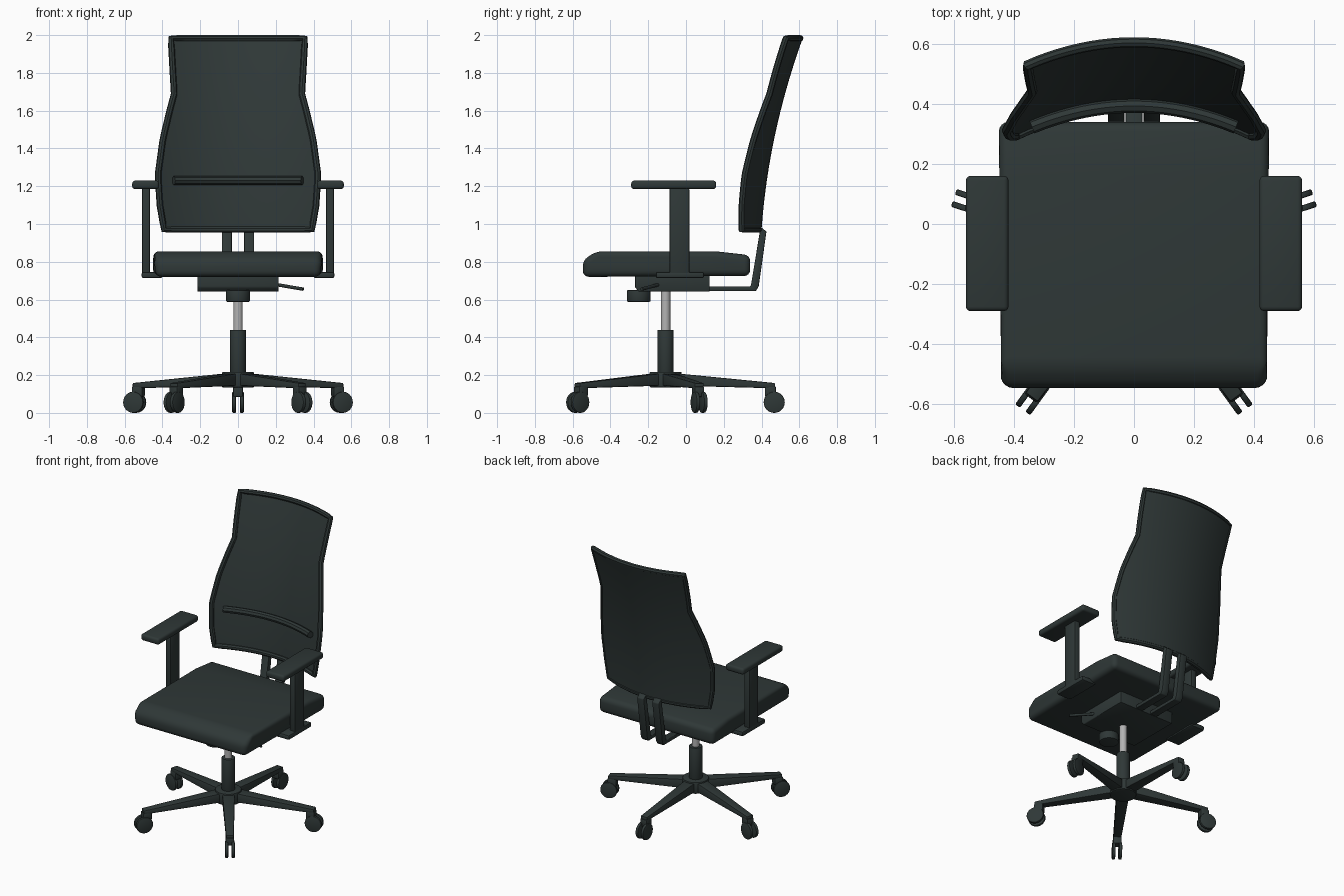
import bpy, bmesh, math
from mathutils import Vector, Matrix

cube = bpy.data.objects.get("Cube")
if cube:
    bpy.data.objects.remove(cube, do_unlink=True)


def material(name, rgb):
    m = bpy.data.materials.new(name)
    m.use_nodes = True
    m.diffuse_color = (*rgb, 1)
    m.node_tree.nodes["Principled BSDF"].inputs["Base Color"].default_value = (*rgb, 1)
    return m


DARK = material("dark slate", (0.028, 0.039, 0.038))
STEEL = material("light steel", (0.45, 0.45, 0.45))
BASE_Y = -0.108


def finish(ob, mat=DARK, bevel=0, segments=2):
    """Assign colour, round the edges and shade."""
    ob.data.materials.append(mat)
    if bevel:
        mod = ob.modifiers.new("bevel", "BEVEL")
        mod.width, mod.segments = bevel, segments
        mod.limit_method = "ANGLE"
        mod.angle_limit = math.radians(25)
    bpy.ops.object.select_all(action="DESELECT")
    ob.select_set(True)
    bpy.context.view_layer.objects.active = ob
    if bevel:
        bpy.ops.object.convert(target="MESH")
    bpy.ops.object.shade_smooth_by_angle(angle=math.radians(40))
    return ob


def from_bmesh(name, bm, **style):
    bmesh.ops.recalc_face_normals(bm, faces=bm.faces)
    me = bpy.data.meshes.new(name)
    bm.to_mesh(me)
    bm.free()
    ob = bpy.data.objects.new(name, me)
    bpy.context.collection.objects.link(ob)
    return finish(ob, **style)


def prism(name, profile, x0, x1, shape=None, **style):
    """Extrude a (y, z) profile from x0 to x1; shape edits each vertex."""
    bm = bmesh.new()
    face = bm.faces.new([bm.verts.new((x0, y, z)) for y, z in profile])
    new = bmesh.ops.extrude_face_region(bm, geom=[face])["geom"]
    for v in new:
        if isinstance(v, bmesh.types.BMVert):
            v.co.x = x1
    if shape:
        for v in bm.verts:
            shape(v.co)
    return from_bmesh(name, bm, **style)


def box(name, x, y, z, **style):
    return prism(name, [(y[0], z[0]), (y[1], z[0]), (y[1], z[1]), (y[0], z[1])],
                 x[0], x[1], **style)


def cylinder(name, start, end, radius, sides=24, **style):
    a, b = Vector(start), Vector(end)
    turn = (b - a).to_track_quat("Z", "Y").to_matrix().to_4x4()
    bm = bmesh.new()
    bmesh.ops.create_cone(bm, cap_ends=True, segments=sides, radius1=radius, radius2=radius,
                          depth=(b - a).length, matrix=Matrix.Translation((a + b) / 2) @ turn)
    return from_bmesh(name, bm, **style)


def tube(name, points, radius, closed=False):
    cu = bpy.data.curves.new(name, "CURVE")
    cu.dimensions = "3D"
    cu.bevel_depth, cu.bevel_resolution, cu.use_fill_caps = radius, 2, True
    sp = cu.splines.new("POLY")
    sp.points.add(len(points) - 1)
    for p, co in zip(sp.points, points):
        p.co = (*co, 1)
    sp.use_cyclic_u = closed
    ob = bpy.data.objects.new(name, cu)
    bpy.context.collection.objects.link(ob)
    bpy.ops.object.select_all(action="DESELECT")
    ob.select_set(True)
    bpy.context.view_layer.objects.active = ob
    bpy.ops.object.convert(target="MESH")
    return finish(bpy.context.view_layer.objects.active)


# Five-star base with twin-wheel casters
def taper(co):
    co.x *= 1.3 - 0.9 * co.y

for i in range(5):
    parts = [
        prism(f"base_leg_{i}", [(0.02, 0.145), (0.58, 0.13), (0.58, 0.158), (0.02, 0.213)],
              -0.032, 0.032, shape=taper, bevel=0.006),
        box(f"caster_fork_{i}", (-0.027, 0.027), (0.525, 0.585), (0.085, 0.14), bevel=0.008),
    ]
    for side in (-1, 1):
        parts.append(cylinder(f"caster_wheel_{i}_{'left' if side > 0 else 'right'}",
                              (side * 0.011, 0.575, 0.056), (side * 0.031, 0.575, 0.056),
                              0.056, bevel=0.005))
    for ob in parts:
        ob.rotation_euler.z = math.radians(72 * i)
        ob.location.y = BASE_Y

# Hub and gas lift
cylinder("base_hub", (0, BASE_Y, 0.135), (0, BASE_Y, 0.217), 0.085, 32, bevel=0.006)
cylinder("column_sleeve", (0, BASE_Y, 0.2), (0, BASE_Y, 0.44), 0.043, bevel=0.004)
cylinder("gas_piston", (0, BASE_Y, 0.43), (0, BASE_Y, 0.65), 0.025, mat=STEEL)

# Tilt mechanism, tension knob and lever
prism("tilt_mechanism", [(-0.27, 0.665), (-0.25, 0.642), (0.125, 0.642), (0.125, 0.745),
                         (-0.27, 0.745)], -0.215, 0.215, bevel=0.006)
cylinder("tension_knob", (0, -0.25, 0.588), (0, -0.25, 0.65), 0.063, bevel=0.006)
cylinder("height_lever", (0.18, -0.13, 0.683), (0.345, -0.235, 0.655), 0.009, 12)

# Seat cushion, slightly narrower at the front
def narrow_front(co):
    if co.y < -0.5:
        co.x *= 0.97

prism("seat_cushion", [(-0.546, 0.72), (-0.546, 0.808), (-0.475, 0.855), (0.16, 0.855),
                       (0.34, 0.835), (0.34, 0.725)], -0.45, 0.45,
      shape=narrow_front, bevel=0.032, segments=4)

# Armrests and back support bars on both sides
for side, label in ((1, "left"), (-1, "right")):
    def span(a, b):
        return sorted((side * a, side * b))
    box(f"arm_pad_{label}", span(0.418, 0.56), (-0.29, 0.16), (1.185, 1.23), bevel=0.015, segments=3)
    box(f"arm_post_{label}", span(0.465, 0.508), (-0.087, 0.018), (0.73, 1.19), bevel=0.008)
    box(f"arm_bracket_{label}", span(0.4, 0.51), (-0.16, 0.095), (0.713, 0.747), bevel=0.01)
    prism(f"back_support_{label}", [(0.1, 0.645), (0.37, 0.645), (0.385, 0.67), (0.426, 0.96),
                                    (0.395, 0.985), (0.343, 0.67), (0.1, 0.67)],
          *span(0.032, 0.086), bevel=0.005)

# Backrest surface: waisted outline, leaning and curved around the sitter
OUTLINE = [(0.97, 0.392), (1.1, 0.414), (1.26, 0.424), (1.45, 0.398), (1.6, 0.362),
           (1.69, 0.338), (1.8, 0.345), (1.983, 0.355)]
ROWS, COLS = 24, 20


def half_width(z):
    for (z0, w0), (z1, w1) in zip(OUTLINE, OUTLINE[1:]):
        if z <= z1:
            return w0 + (w1 - w0) * (z - z0) / (z1 - z0)
    return OUTLINE[-1][1]


def back_point(u, t):
    z = OUTLINE[0][0] + t * (OUTLINE[-1][0] - OUTLINE[0][0])
    x = u * half_width(z)
    return Vector((x, 0.388 + 0.071 * t + 0.146 * t * t - x * x / 1.65, z))


bm = bmesh.new()
grid = [[bm.verts.new(back_point(2 * c / COLS - 1, r / ROWS)) for c in range(COLS + 1)]
        for r in range(ROWS + 1)]
for low, high in zip(grid, grid[1:]):
    for c in range(COLS):
        bm.faces.new((low[c], low[c + 1], high[c + 1], high[c]))
bmesh.ops.recalc_face_normals(bm, faces=bm.faces)
bmesh.ops.solidify(bm, geom=bm.faces[:], thickness=0.012)
from_bmesh("backrest_panel", bm)

# Rim around the panel
across = [2 * c / COLS - 1 for c in range(COLS + 1)]
up = [r / ROWS for r in range(1, ROWS)]
rim = [back_point(u, 0) for u in across] + [back_point(1, t) for t in up]
rim += [back_point(u, 1) for u in reversed(across)] + [back_point(-1, t) for t in reversed(up)]
tube("backrest_rim", rim, 0.017, closed=True)

# Lumbar bar in front of the panel
tube("lumbar_bar", [(0.34 * u, 0.393 - (0.34 * u) ** 2 / 1.65, 1.23) for u in across], 0.023)
